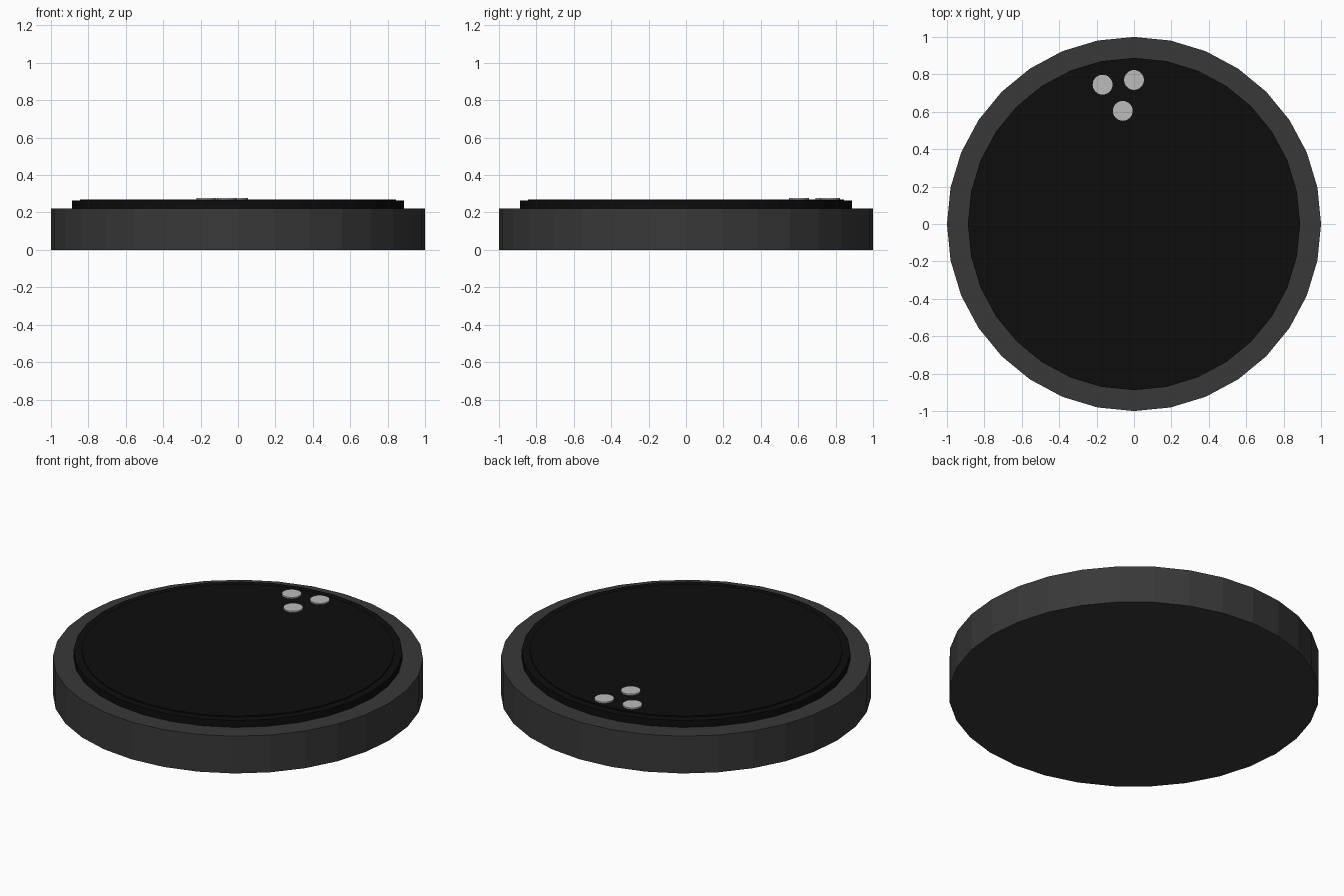
import bpy

if "Cube" in bpy.data.objects:
    bpy.data.objects.remove(bpy.data.objects["Cube"])


def material(name, value):
    mat = bpy.data.materials.new(name)
    mat.diffuse_color = (value, value, value, 1)
    mat.use_nodes = True
    mat.node_tree.nodes["Principled BSDF"].inputs["Base Color"].default_value = mat.diffuse_color
    return mat


def disc(name, radius, z0, z1, mat, x=0, y=0):
    bpy.ops.mesh.primitive_cylinder_add(vertices=32, radius=radius, depth=z1 - z0,
                                        location=(x, y, (z0 + z1) / 2))
    ob = bpy.context.object
    ob.name = name
    ob.data.materials.append(mat)
    return ob


dark_grey = material("dark_grey", 0.04)
black = material("black", 0.004)
light_grey = material("light_grey", 0.5)

# Puck-shaped body
disc("body", 1.0, 0.0, 0.222, dark_grey)

# Raised top plate with a thin stepped cover
disc("top_plate", 0.888, 0.222, 0.263, black)
disc("top_cover", 0.845, 0.263, 0.27, black)

# Three indicator dots near the back edge
for i, (x, y) in enumerate([(0, 0.77), (-0.168, 0.745), (-0.06, 0.605)]):
    disc(f"indicator_dot_{i + 1}", 0.053, 0.266, 0.278, light_grey, x, y)
